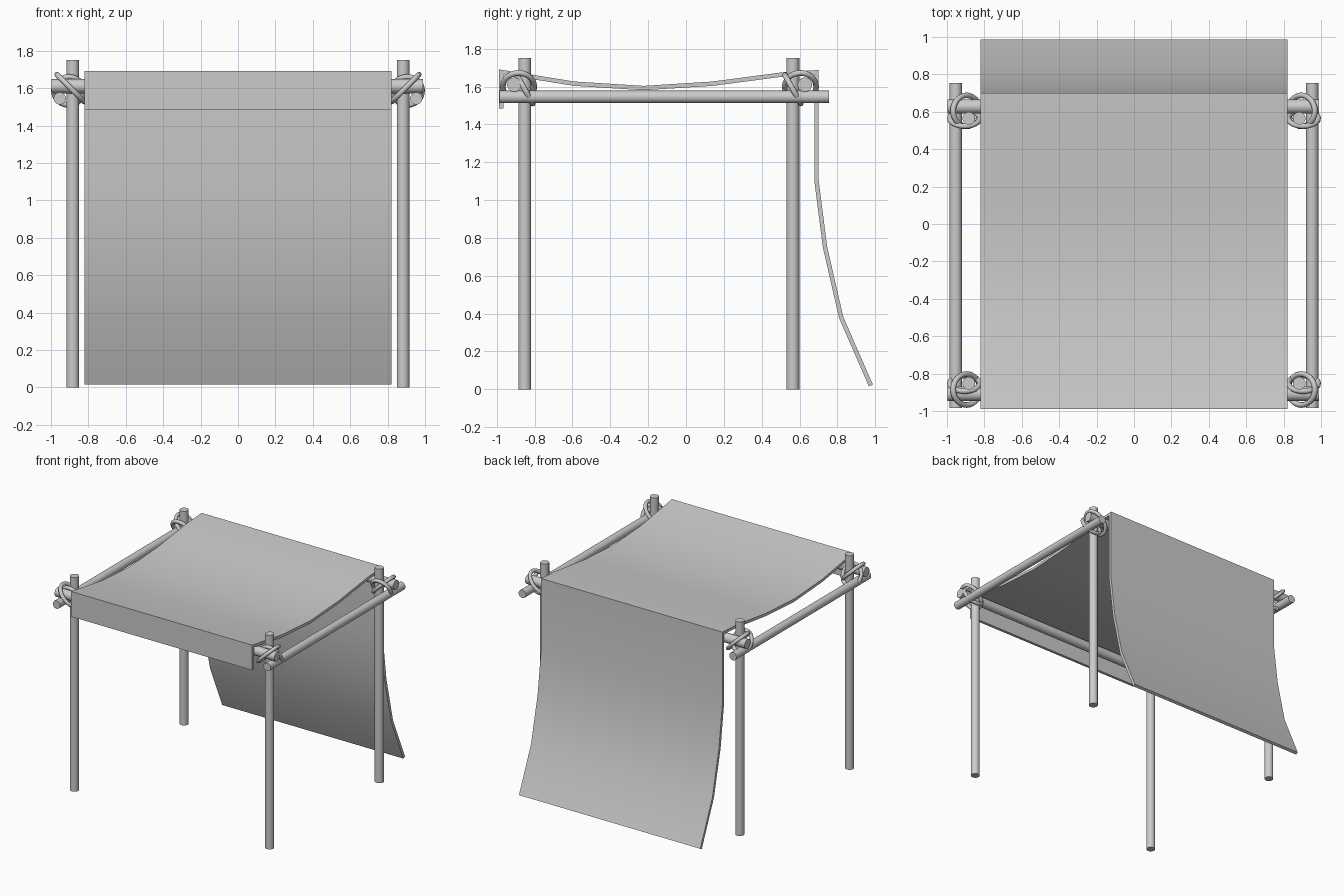
import bpy, bmesh
from math import sin, cos, pi
from mathutils import Vector

if "Cube" in bpy.data.objects:
    bpy.data.objects.remove(bpy.data.objects["Cube"])


def smooth(obj, angle=0.6):
    bpy.ops.object.select_all(action='DESELECT')
    obj.select_set(True)
    bpy.context.view_layer.objects.active = obj
    bpy.ops.object.shade_smooth_by_angle(angle=angle)


def pole(name, a, b, r):
    a, b = Vector(a), Vector(b)
    d = b - a
    bpy.ops.mesh.primitive_cylinder_add(
        vertices=20, radius=r, depth=d.length, location=(a + b) / 2,
        rotation=d.to_track_quat('Z', 'Y').to_euler())
    obj = bpy.context.object
    obj.name = name
    smooth(obj)
    return obj


def rope_loop(name, center, u, v, r=0.015):
    """Closed oval rope; u and v are the half-axis vectors."""
    c, u, v = Vector(center), Vector(u), Vector(v)
    cu = bpy.data.curves.new(name, 'CURVE')
    cu.dimensions = '3D'
    cu.bevel_depth = r
    cu.bevel_resolution = 2
    n = 28
    sp = cu.splines.new('POLY')
    sp.points.add(n - 1)
    for i in range(n):
        t = 2 * pi * i / n
        sp.points[i].co = (*(c + u * cos(t) + v * sin(t)), 1)
    sp.use_cyclic_u = True
    obj = bpy.data.objects.new(name, cu)
    bpy.context.collection.objects.link(obj)
    return obj


# Posts, side rails and rope lashings, mirrored left and right
for s, side in ((-1, "left"), (1, "right")):
    pole(f"side_rail_{side}", (s * 0.953, -0.985, 1.545), (s * 0.953, 0.755, 1.545), 0.033)
    for end, py, ry in (("front", -0.852, -0.885), ("back", 0.565, 0.605)):
        pole(f"{end}_post_{side}", (s * 0.883, py, 0), (s * 0.883, py, 1.75), 0.034)
        rope_loop(f"{end}_lashing_cross_{side}", (s * 0.895, ry, 1.60),
                  (s * 0.072, 0, 0.072), (0, 0.083, 0))
        rope_loop(f"{end}_lashing_rail_{side}", (s * 0.905, py, 1.585),
                  (0, 0.042, -0.075), (0.08, 0, 0))

# Cross rails carrying the cloth
for end, y in (("front", -0.908), ("back", 0.628)):
    pole(f"{end}_cross_rail", (-0.997, y, 1.61), (0.99, y, 1.61), 0.038)

# Cloth: short front flap, sagging roof, long back drape (y, z)
profile = [(-0.977, 1.485), (-0.977, 1.677), (-0.59, 1.615), (-0.225, 1.592),
           (0.14, 1.615), (0.52, 1.665), (0.69, 1.675), (0.69, 1.10),
           (0.735, 0.75), (0.82, 0.38), (0.977, 0.02)]
bm = bmesh.new()
rows = [[bm.verts.new((x, y, z)) for x in (-0.82, 0.82)] for y, z in profile]
for a, b in zip(rows, rows[1:]):
    bm.faces.new((a[0], a[1], b[1], b[0]))
me = bpy.data.meshes.new("canopy_cloth")
bm.to_mesh(me)
bm.free()
cloth = bpy.data.objects.new("canopy_cloth", me)
bpy.context.collection.objects.link(cloth)
mod = cloth.modifiers.new("thickness", 'SOLIDIFY')
mod.thickness = 0.023
mod.offset = 0
mod.use_even_offset = True
bpy.context.view_layer.objects.active = cloth
cloth.select_set(True)
bpy.ops.object.modifier_apply(modifier=mod.name)
smooth(cloth)
